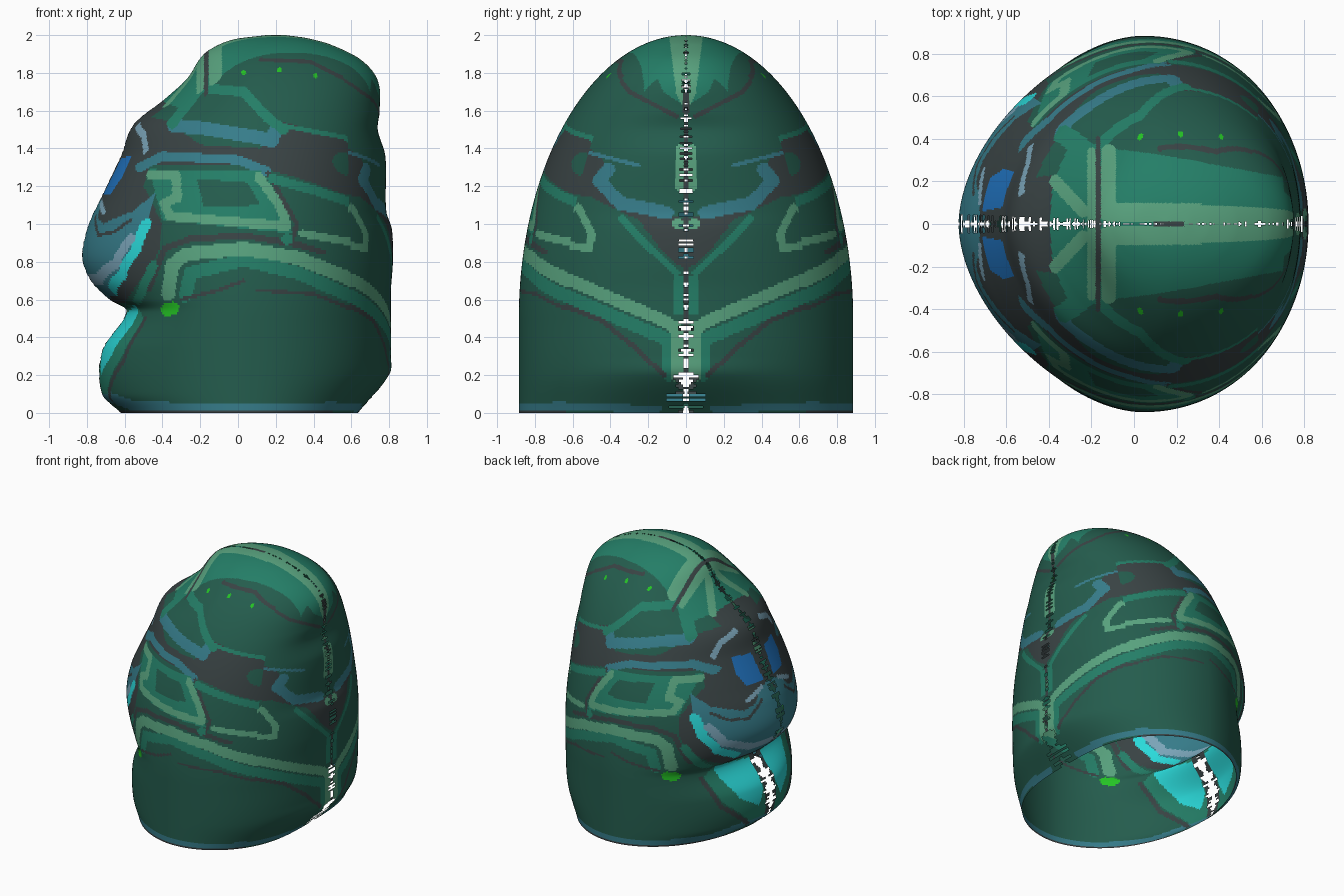
import bpy
import math
import random

random.seed(4)
if "Cube" in bpy.data.objects:
    bpy.data.objects.remove(bpy.data.objects["Cube"], do_unlink=True)

ROWS, HALF = 250, 230
layers = []


# Materials
def linear(value):
    value /= 255
    return value / 12.92 if value <= .04 else ((value + .055) / 1.055) ** 2.4


def make_material(name, red, green, blue):
    colour = (linear(red), linear(green), linear(blue), 1)
    material = bpy.data.materials.new(name)
    material.use_nodes = True
    material.diffuse_color = colour
    shader = material.node_tree.nodes["Principled BSDF"]
    shader.inputs["Base Color"].default_value = colour
    shader.inputs["Roughness"].default_value = .8
    return material


palette = {
    "body": make_material("dark green", 36, 92, 77),
    "mid": make_material("middle green", 36, 126, 103),
    "light": make_material("light green", 88, 162, 126),
    "charcoal": make_material("charcoal", 57, 67, 68),
    "teal": make_material("teal blue", 54, 124, 138),
    "steel": make_material("steel blue", 122, 164, 184),
    "blue": make_material("eye blue", 32, 114, 190),
    "cyan": make_material("cyan", 42, 218, 218),
    "lime": make_material("lime", 36, 195, 36),
}
names = list(palette)


# Painted areas and lines, each laid out flat on one projection
def add_layer(colour, view, half_width, points):
    across = [p[0] for p in points]
    upward = [p[1] for p in points]
    box = (min(across) - half_width, max(across) + half_width,
           min(upward) - half_width, max(upward) + half_width)
    layers.append((names.index(colour), view, half_width, points, box))


def area(colour, view, *points):
    add_layer(colour, view, 0, points)


def line(colour, view, half_width, *points):
    add_layer(colour, view, half_width, points)


def inside(u, v, points):
    hit = False
    for (a, b), (c, d) in zip(points, points[1:] + points[:1]):
        if (b > v) != (d > v) and u < a + (v - b) * (c - a) / (d - b):
            hit = not hit
    return hit


def near(u, v, points, reach):
    for (a, b), (c, d) in zip(points, points[1:] or points):
        dx, dy = c - a, d - b
        length = dx * dx + dy * dy
        f = max(0, min(1, ((u - a) * dx + (v - b) * dy) / length)) if length else 0
        if math.hypot(u - a - f * dx, v - b - f * dy) < reach:
            return True
    return False


def pick_colour(x, y, z, angle):
    chosen = 0
    spots = {}
    if angle > math.pi / 4:
        spots["side"] = (x, z)
    else:
        spots["back"] = (y, z)
    if x < -.4:
        spots["face"] = (y, z)
    if z > 1.6:
        spots["top"] = (x, y)
    for colour, view, reach, points, box in layers:
        if view not in spots:
            continue
        u, v = spots[view]
        if not (box[0] <= u <= box[1] and box[2] <= v <= box[3]):
            continue
        if near(u, v, points, reach) if reach else inside(u, v, points):
            chosen = colour
    return chosen


# Dark mask band around the head
area("charcoal", "side", (-.9, 1.2), (-.62, 1.6), (-.38, 1.55), (-.2, 1.42), (.12, 1.4),
     (.24, 1.54), (.56, 1.46), (.66, 1.39), (.8, 1.36), (.8, 1.05), (.59, 1.15), (.3, 1.25), (.06, 1.31),
     (-.47, 1.31), (-.5, 1.2), (-.4, 1), (-.42, .85), (-.6, .58), (-.9, .6))
line("body", "side", .05, (.55, 1.33), (.57, 1.31))
line("charcoal", "side", .035, (-.5, 1.58), (-.25, 1.76))
line("teal", "side", .036, (-.34, 1.52), (-.2, 1.51), (.1, 1.46), (.18, 1.44), (.2, 1.5))
line("teal", "side", .024, (-.52, 1.3), (-.4, 1.36), (0, 1.34), (.15, 1.28))
line("teal", "side", .03, (.66, 1.3), (.68, 1.22), (.77, 1.1))
# Cheek panels
area("mid", "side", (-.47, 1.29), (.12, 1.28), (.29, .95), (-.4, 1.02))
line("light", "side", .025, (-.46, 1.26), (-.33, 1.26), (-.32, 1.14), (-.39, 1.11),
     (-.36, 1.04), (0, 1.01), (.26, .99), (.22, 1.1), (.11, 1.25))
area("body", "side", (-.22, 1.24), (.05, 1.22), (.12, 1.1), (-.18, 1.09))
line("charcoal", "side", .012, (.16, 1.27), (.31, 1), (.29, .92))
line("mid", "side", .025, (.18, 1.24), (.4, 1.18), (.58, 1.12))
line("light", "side", .02, (.34, .95), (.62, .9), (.68, .98), (.6, 1.08))
# Jaw stripes
line("charcoal", "side", .016, (-.47, .66), (-.39, .87), (-.26, .92), (.03, .94), (.32, .89), (.45, .85))
line("mid", "side", .035, (-.28, .62), (-.25, .74), (.03, .81), (.32, .74), (.59, .62), (.81, .49))
line("light", "side", .036, (-.37, .63), (-.35, .78), (-.28, .84), (.03, .87), (.32, .82),
     (.59, .71), (.81, .57))
line("mid", "side", .025, (-.45, .78), (-.53, .6))
line("mid", "side", .03, (.26, .92))
line("charcoal", "side", .009, (-.3, .6), (-.1, .65), (.03, .7))
line("charcoal", "side", .009, (.1, .65), (.4, .63), (.6, .55))
line("lime", "side", .034, (-.375, .545), (-.345, .555))
# Crown lines and dots
line("mid", "side", .026, (-.35, 1.53), (-.2, 1.72), (.03, 1.7), (.16, 1.56), (.24, 1.5))
line("mid", "side", .012, (.24, 1.52), (.56, 1.46), (.66, 1.39))
line("charcoal", "side", .01, (.12, 1.87), (.38, 1.86), (.6, 1.75), (.73, 1.62))
for spot in ((.03, 1.8), (.22, 1.815), (.41, 1.785)):
    line("lime", "side", .013, spot)
area("mid", "top", (-.4, 0), (-.38, .2), (-.3, .38), (-.15, .36), (.1, .33), (.7, .22), (.72, 0))
line("light", "top", .03, (-.37, .2), (-.24, .06))
line("light", "top", .02, (-.2, .34), (-.2, 0))
line("light", "top", .035, (-.12, .34), (-.12, .06))
line("light", "top", .045, (-.12, .055), (.7, .05))
line("charcoal", "top", .012, (-.168, .4), (-.168, 0))
line("charcoal", "top", .012, (.1, 0), (.72, 0))
# Rim
line("teal", "side", .025, (-.72, .1), (-.55, .035), (0, .025), (.7, .035))
line("teal", "back", .02, (.7, .035), (.15, .02))
line("charcoal", "side", .009, (-.7, 0), (.7, 0))
# Chin
area("mid", "face", (0, .55), (.4, .57), (.5, .5), (.42, .3), (.2, .1), (0, .1))
area("cyan", "face", (.06, .52), (.42, .57), (.38, .46), (.29, .3), (.13, .2), (.08, .3))
line("charcoal", "face", .015, (.52, .5), (.44, .28), (.2, .07))
area("charcoal", "face", (0, .55), (.07, .55), (.06, .1), (0, .1))
# Muzzle
area("teal", "face", (0, .6), (.3, .62), (.5, .75), (.6, 1), (.57, 1.17), (.5, 1.07),
     (.3, 1), (.2, 1.03), (.12, 1.12), (0, 1.14))
line("charcoal", "face", .01, (.5, 1.02), (.42, .96), (.28, .94), (.14, 1.04))
line("cyan", "face", .027, (.59, 1), (.57, .86), (.48, .73), (.32, .65))
line("steel", "face", .028, (.53, .92), (.45, .79), (.25, .71), (0, .7))
line("steel", "face", .014, (.1, 1.12), (.25, 1.06))
# Eyes and brows
area("blue", "face", (.06, 1.16), (.22, 1.16), (.26, 1.25), (.25, 1.36), (.08, 1.35))
line("steel", "face", .018, (.36, 1.39), (.29, 1.47), (.15, 1.52))
# Back of the head
area("charcoal", "back", (.85, 1.2), (.7, 1.47), (.52, 1.41), (.43, 1.33), (.45, 1.18), (.3, 1.07),
     (0, 1.03), (0, .75), (.12, .85), (.25, 1.02), (.5, 1.14))
line("teal", "back", .01, (.52, 1.38), (.25, 1.31))
line("teal", "back", .035, (.41, 1.29), (.46, 1.23), (.35, 1.11), (.1, 1.06))
line("light", "back", .02, (.7, .9), (.51, .87), (.5, .95), (.57, 1.09))
line("mid", "back", .018, (.34, 1.03), (.2, .88), (.05, .74))
line("mid", "back", .035, (.75, .67), (.45, .54), (.1, .39), (.09, .2))
line("light", "back", .033, (.75, .76), (.45, .63), (.1, .48), (.05, .44), (.05, .2))
line("charcoal", "back", .013, (.7, .59), (.45, .49), (.25, .33), (.12, .2))
line("mid", "back", .03, (.04, .7), (.04, .55))
line("light", "back", .022, (.035, 1.4), (.035, 1.2))
line("light", "back", .025, (.05, 1), (.03, 1))
line("charcoal", "back", .012, (.4, 1.83), (.3, 1.7), (.05, 1.57))
area("mid", "back", (0, 1.62), (.12, 1.7), (.24, 1.97), (0, 2))
area("light", "back", (0, 1.6), (.05, 1.68), (.09, 2), (0, 2))
line("charcoal", "back", .014, (0, .2), (0, 1.75))


# Outline curves of the shell
def curve(points, z):
    k = 0
    while k < len(points) - 2 and z > points[k + 1][0]:
        k += 1
    (z0, a), (z1, b) = points[k], points[k + 1]
    before, after = points[max(k - 1, 0)], points[min(k + 2, len(points) - 1)]
    f, span = (z - z0) / (z1 - z0), z1 - z0
    m = (b - before[1]) / (z1 - before[0]) * span
    n = (after[1] - a) / (after[0] - z0) * span
    g = 1 - f
    return a * g * g * (1 + 2 * f) + m * f * g * g + b * f * f * (3 - 2 * f) - n * f * f * g


brow = [(1.15, -.72), (1.36, -.62), (1.53, -.55), (1.66, -.39), (1.77, -.27), (1.89, -.19),
        (1.94, -.12), (1.98, -.01), (2, .15)]
face_line = [(0, -.62), (.1, -.72), (.33, -.72), (.54, -.59), (.6, -.68), (.7, -.78),
             (.83, -.825), (1, -.79)] + brow
cheek_line = [(0, -.69), (.12, -.72), (.33, -.73), (.6, -.73), (.83, -.76), (1, -.76)] + brow
nape = [(1.87, .65), (1.95, .49), (1.985, .36), (2, .25)]
seam_line = [(0, .635), (.2, .8), (.3, .81), (.65, .81), (.8, .82), (.97, .815), (1.07, .785),
             (1.36, .78), (1.5, .74), (1.6, .75), (1.76, .74)] + nape
back_line = [(0, .69), (.2, .79), (.5, .815), (.8, .82), (1.07, .805), (1.36, .785),
             (1.6, .765), (1.76, .73)] + nape


def shell_ring(z):
    middle = .04 + .16 * (z / 2) ** 3
    width = .885 * math.sqrt(max(0, 1 - (max(0, z - .5) / 1.5) ** 2))
    face, cheek, seam, back = (curve(c, z) for c in (face_line, cheek_line, seam_line, back_line))
    ring = []
    for j in range(2 * HALF):
        c, s = math.cos(math.pi * j / HALF), math.sin(math.pi * j / HALF)
        if c > 0:
            power, reach = .97, back + (seam - back) * c ** 8 - middle
        else:
            power, reach = 1.1, middle - cheek - (face - cheek) * c * c
        x = middle + math.copysign(abs(c) ** power, c) * reach
        ring.append((x, math.copysign(abs(s) ** power, s) * width, z))
    return ring


# Hood shell, open below, with a ragged seam along the centre
rings = [shell_ring(2 * math.sin(math.pi / 2 * i / ROWS)) for i in range(ROWS + 1)]
verts = [p for ring in rings for p in ring]
faces, colours = [], []
count = 2 * HALF
for i in range(ROWS):
    z = (rings[i][0][2] + rings[i + 1][0][2]) / 2
    back_gap = random.choice((0, 0, 1, 3)) if z > .2 else random.randint(0, 8)
    face_gap = random.randint(2, 8) if .15 < z < .5 else random.choice((0, 1, 2, 5))
    for j in range(HALF):
        if j < back_gap or HALF - 1 - j < face_gap:
            continue
        p, q = rings[i][j], rings[i + 1][j + 1]
        colour = pick_colour((p[0] + q[0]) / 2, abs(p[1] + q[1]) / 2, z, math.pi * (j + .5) / HALF)
        for a in (j, count - 1 - j):
            b = (a + 1) % count
            low, high = i * count, (i + 1) * count
            faces.append((low + a, low + b, high + b, high + a))
            colours.append(colour)

mesh = bpy.data.meshes.new("hood_shell")
mesh.from_pydata(verts, [], faces)
for material in palette.values():
    mesh.materials.append(material)
mesh.polygons.foreach_set("material_index", colours)
mesh.polygons.foreach_set("use_smooth", [True] * len(faces))
mesh.update()
hood = bpy.data.objects.new("hood_shell", mesh)
bpy.context.collection.objects.link(hood)
